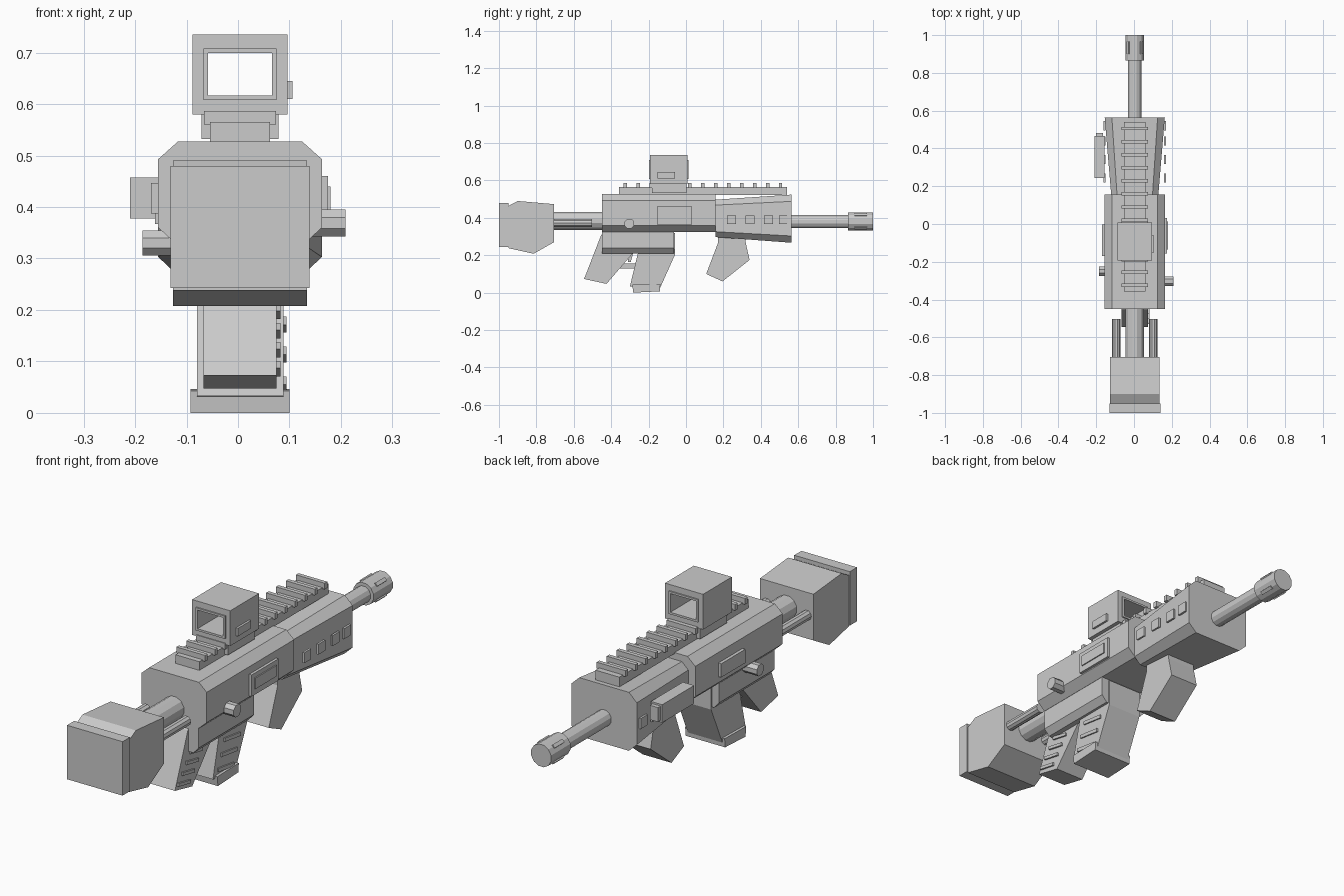
import bpy, bmesh, math
from mathutils import Matrix, Vector

if "Cube" in bpy.data.objects:
    bpy.data.objects.remove(bpy.data.objects["Cube"])

CX = 0.004  # centre line of the body


def finish(name, bm):
    bmesh.ops.recalc_face_normals(bm, faces=bm.faces)
    me = bpy.data.meshes.new(name)
    bm.to_mesh(me)
    bm.free()
    ob = bpy.data.objects.new(name, me)
    bpy.context.collection.objects.link(ob)
    return ob


def loft(name, rings, closed=False):
    """Skin a list of point rings; cap the ends unless closed on itself."""
    bm = bmesh.new()
    vs = [[bm.verts.new(p) for p in r] for r in rings]
    n = len(vs[0])
    pairs = list(zip(vs, vs[1:])) + ([(vs[-1], vs[0])] if closed else [])
    for a, b in pairs:
        for i in range(n):
            j = (i + 1) % n
            bm.faces.new((a[i], a[j], b[j], b[i]))
    if not closed:
        bm.faces.new(vs[0])
        bm.faces.new(vs[-1])
    return finish(name, bm)


def box(name, x, y, z):
    return loft(name, [[(x[0], b, c) for b, c in
                        ((y[0], z[0]), (y[1], z[0]), (y[1], z[1]), (y[0], z[1]))],
                       [(x[1], b, c) for b, c in
                        ((y[0], z[0]), (y[1], z[0]), (y[1], z[1]), (y[0], z[1]))]])


def side_profile(name, pts, half):
    """Extrude a (y, z) outline across x."""
    return loft(name, [[(CX + s * half, y, z) for y, z in pts] for s in (-1, 1)])


def cylinder(name, p, q, r, sides):
    p, q = Vector(p), Vector(q)
    rot = (q - p).to_track_quat('Z', 'Y').to_matrix().to_4x4()
    bm = bmesh.new()
    bmesh.ops.create_cone(bm, cap_ends=True, segments=sides, radius1=r, radius2=r,
                          depth=(q - p).length,
                          matrix=Matrix.Translation((p + q) / 2) @ rot
                          @ Matrix.Rotation(math.pi / sides, 4, 'Z'))
    return finish(name, bm)


def octagon(y, wide, narrow, top, hi, lo, bottom):
    half = [(narrow, top), (wide, hi), (wide, lo), (narrow, bottom)]
    return [(CX + x, y, z) for x, z in half] + [(CX - x, y, z) for x, z in reversed(half)]


def rect(y, w, z0, z1):
    return [(CX - w, y, z0), (CX + w, y, z0), (CX + w, y, z1), (CX - w, y, z1)]


def window(name, y0, y1, outer, inner):
    """Rectangular tube open along y; outer and inner are (half width, z0, z1)."""
    loft(name, [rect(y0, *outer), rect(y1, *outer), rect(y1, *inner), rect(y0, *inner)], True)


# Receiver and flared handguard
loft("upper_receiver", [octagon(y, .159, .121, .527, .493, .36, .325) for y in (-.45, .157)])
loft("lower_receiver", [[(CX + x, y, z) for x, z in
                         ((-.12, .35), (-.12, .238), (-.095, .21), (.095, .21), (.12, .238), (.12, .35))]
                        for y in (-.45, -.065)])
loft("handguard", [octagon(.157, .125, .094, .497, .468, .326, .297),
                   octagon(.563, .159, .121, .524, .488, .303, .267)])

# Barrel and muzzle with four raised bars
cylinder("barrel", (CX, .5, .38), (CX, .88, .38), .036, 12)
cylinder("muzzle", (CX, .865, .381), (CX, 1, .381), .05, 12)
for k in range(4):
    bar = box(f"muzzle_bar_{k}", (-.008, .008), (.9, .967), (.04, .054))
    bar.data.transform(Matrix.Translation((CX, 0, .381))
                       @ Matrix.Rotation(math.pi / 4 + k * math.pi / 2, 4, 'Y'))

# Stock, butt plate and support tubes
side_profile("stock", [(-.95, .463), (-.9, .49), (-.705, .473), (-.705, .27),
                       (-.815, .208), (-.95, .238)], .13)
side_profile("butt_plate", [(-1, .48), (-.95, .48), (-.95, .243), (-1, .243)], .135)
cylinder("stock_tube", (CX, -.72, .384), (CX, -.44, .384), .05, 12)
for s in (-1, 1):
    cylinder(f"stock_rod_{s}", (CX + s * .098, -.72, .373), (CX + s * .098, -.503, .373), .022, 10)

# Top rail
box("rail_base", (CX - .058, CX + .058), (-.357, .54), (.522, .565))
for i in range(13):
    y = -.325 + i * .0692
    box(f"rail_tooth_{i}", (CX - .07, CX + .07), (y - .009, y + .009), (.56, .587))

# Sight: open housing with raised rims
box("sight_mount", (CX - .075, CX + .075), (-.183, .003), (.532, .585))
window("sight_housing", -.192, .008, (.0925, .58, .735), (.0625, .617, .699))
for y in (-.198, .004):
    window(f"sight_rim_{y}", y, y + .01, (.071, .608, .708), (.062, .617, .699))
box("sight_button", (.08, .106), (-.152, -.06), (.61, .645))

# Side panels, knobs and light
box("port_frame", (.15, .175), (-.155, .032), (.365, .46))
box("port_cover", (.15, .18), (-.135, .012), (.392, .44))
box("left_panel", (-.169, -.15), (-.17, -.003), (.387, .447))
cylinder("right_knob", (.14, -.303, .369), (.209, -.303, .369), .028, 8)
cylinder("left_knob", (-.1, -.25, .33), (-.186, -.25, .33), .026, 8)
box("side_light", (-.21, -.155), (.243, .465), (.378, .457))
box("side_light_lens", (-.202, -.163), (.46, .483), (.386, .449))
for s in (-1, 1):
    for i, y in enumerate((.243, .342, .44, .52)):
        xs = sorted((CX + s * .156, CX + s * .165))
        box(f"vent_{s}_{i}", xs, (y - .024, y + .024), (.367, .413))

# Grip, magazine, trigger group and foregrip
side_profile("grip", [(-.44, .32), (-.455, .305), (-.545, .073), (-.425, .047),
                      (-.28, .215), (-.28, .32)], .071)
side_profile("magazine", [(-.255, .32), (-.255, .22), (-.3, .033), (-.14, .022),
                          (-.06, .2), (-.06, .32)], .084)
side_profile("magazine_base", [(-.287, .043), (-.137, .046), (-.14, .007), (-.282, 0)], .096)
side_profile("trigger_guard", [(-.4, .157), (-.27, .157), (-.27, .13), (-.4, .13)], .03)
side_profile("trigger", [(-.31, .22), (-.28, .22), (-.295, .165), (-.31, .165)], .015)
side_profile("foregrip", [(.17, .31), (.315, .31), (.32, .263), (.34, .175), (.195, .06),
                          (.108, .1), (.17, .263)], .07)

# Texture ridges on the right side of grip and magazine
for i in range(4):
    y, z = -.405 - i * .028, .2 - i * .037
    loft(f"grip_ridge_{i}", [[(x, y - .04, z - .002), (x, y + .045, z - .018),
                              (x, y + .045, z - .004), (x, y - .04, z + .012)] for x in (.06, .083)])
for i in range(3):
    y, z = -.17 - i * .022, .17 - i * .058
    loft(f"magazine_ridge_{i}", [[(x, y - .055, z + .001), (x, y + .055, z - .014),
                                  (x, y + .055, z + .002), (x, y - .055, z + .017)] for x in (.07, .094)])
